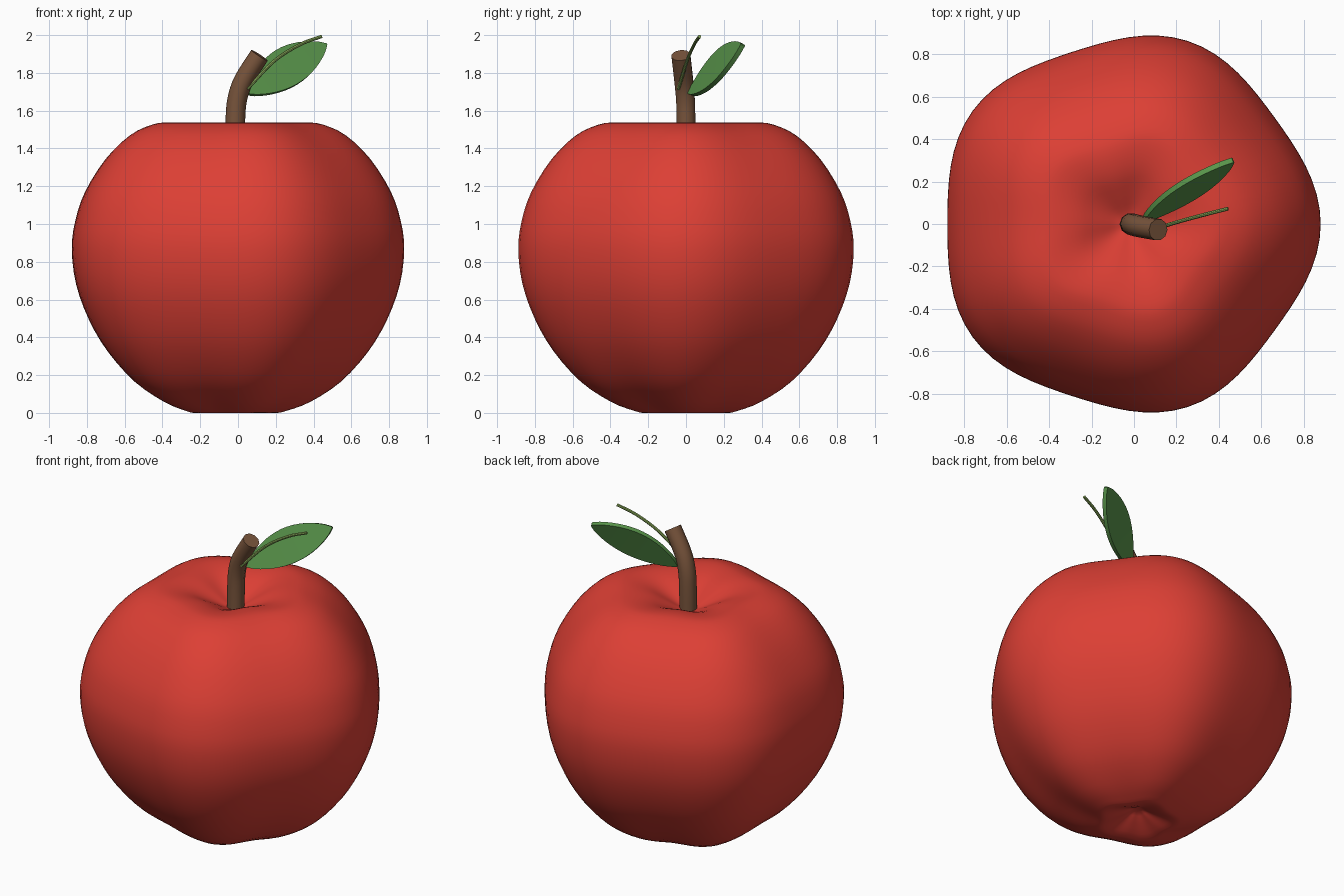
import bpy, bmesh
from math import sin, cos, pi
from mathutils import Vector

if "Cube" in bpy.data.objects:
    bpy.data.objects.remove(bpy.data.objects["Cube"])


def finish(bm, name, color, smooth_angle=0.7):
    bmesh.ops.recalc_face_normals(bm, faces=bm.faces[:])
    me = bpy.data.meshes.new(name)
    bm.to_mesh(me)
    bm.free()
    ob = bpy.data.objects.new(name, me)
    bpy.context.collection.objects.link(ob)
    mat = bpy.data.materials.new(name + "_color")
    mat.diffuse_color = (*color, 1)
    mat.use_nodes = True
    mat.node_tree.nodes["Principled BSDF"].inputs["Base Color"].default_value = mat.diffuse_color
    me.materials.append(mat)
    bpy.ops.object.select_all(action='DESELECT')
    ob.select_set(True)
    bpy.context.view_layer.objects.active = ob
    bpy.ops.object.shade_smooth_by_angle(angle=smooth_angle)
    return ob


def spline(points, steps):
    """Catmull-Rom curve through the points."""
    p = [Vector(q) for q in points]
    p = [2 * p[0] - p[1]] + p + [2 * p[-1] - p[-2]]
    out = []
    for i in range(1, len(p) - 2):
        a, b, c, d = p[i - 1:i + 3]
        for s in range(steps):
            t = s / steps
            out.append(0.5 * (2 * b + (c - a) * t + (2 * a - 5 * b + 4 * c - d) * t * t
                              + (3 * b - a - 3 * c + d) * t ** 3))
    return out + [p[-2]]


def bridge(bm, rings):
    n = len(rings[0])
    for r0, r1 in zip(rings, rings[1:]):
        for i in range(n):
            j = (i + 1) % n
            bm.faces.new((r0[i], r0[j], r1[j], r1[i]))


def tube(name, points, radius, sides, color):
    path = spline(points, 4)
    bm = bmesh.new()
    rings = []
    for i, p in enumerate(path):
        t = (path[min(i + 1, len(path) - 1)] - path[max(i - 1, 0)]).normalized()
        u = t.cross(Vector((0, 1, 0))).normalized()
        v = t.cross(u)
        rings.append([bm.verts.new(p + radius * (u * cos(2 * pi * k / sides) + v * sin(2 * pi * k / sides)))
                      for k in range(sides)])
    bridge(bm, rings)
    bm.faces.new(rings[0])
    bm.faces.new(rings[-1])
    return finish(bm, name, color)


# Apple body: lathed profile with five soft lobes
LOBE = 0.027
SEG = 80
profile = [(0.03, 0.075), (0.1, 0.04), (0.2, 0.002), (0.26, 0.01), (0.386, 0.06), (0.545, 0.165),
           (0.69, 0.325), (0.79, 0.495), (0.857, 0.68), (0.88, 0.865), (0.862, 1.015),
           (0.81, 1.17), (0.70, 1.345), (0.57, 1.47), (0.45, 1.526), (0.36, 1.536),
           (0.25, 1.515), (0.15, 1.47), (0.07, 1.43), (0.025, 1.415)]
bm = bmesh.new()
rings = []
for r, z in spline(profile_3d := [(r, z, 0) for r, z in profile], 3) and [(q.x, q.y) for q in spline(profile_3d, 3)]:
    amp = LOBE * min(1, r / 0.35)
    ring = []
    for k in range(SEG):
        a = 2 * pi * k / SEG
        rr = r + amp * cos(5 * a)
        ring.append(bm.verts.new((rr * cos(a) - LOBE, rr * sin(a), max(z, 0))))
    rings.append(ring)
bridge(bm, rings)
bm.faces.new(rings[0])
bm.faces.new(rings[-1])
finish(bm, "apple_body", (0.72, 0.05, 0.035), 1.2)

# Bent stem
tube("stem", [(-0.016, 0, 1.38), (-0.014, 0, 1.55), (-0.004, -0.003, 1.66),
              (0.03, -0.012, 1.76), (0.114, -0.027, 1.893)], 0.052, 10, (0.19, 0.09, 0.045))

# Leaf: thick pointed blade
base, tip = Vector((0.045, 0.018, 1.688)), Vector((0.468, 0.302, 1.95))
half = Vector((-0.062, 0.012, 0.086))
normal = (tip - base).cross(half).normalized() * 0.013
bm = bmesh.new()
rings = []
N = 16
for i in range(N + 1):
    t = 0.004 + 0.992 * i / N
    c = base.lerp(tip, t) + Vector((0, 0, 0.01 * sin(pi * t)))
    w = half * sin(pi * t) ** 0.75
    rings.append([bm.verts.new(c + w * s + normal * k)
                  for s, k in ((-1, -1), (0, -1), (1, -1), (1, 1), (0, 1), (-1, 1))])
bridge(bm, rings)
bm.faces.new(rings[0])
bm.faces.new(rings[-1])
finish(bm, "leaf", (0.1, 0.3, 0.07))

# Thin leaf vein
tube("leaf_vein", [(0.05, -0.04, 1.715), (0.19, 0.005, 1.862), (0.328, 0.043, 1.95),
                   (0.443, 0.072, 1.993)], 0.009, 8, (0.25, 0.4, 0.1))
